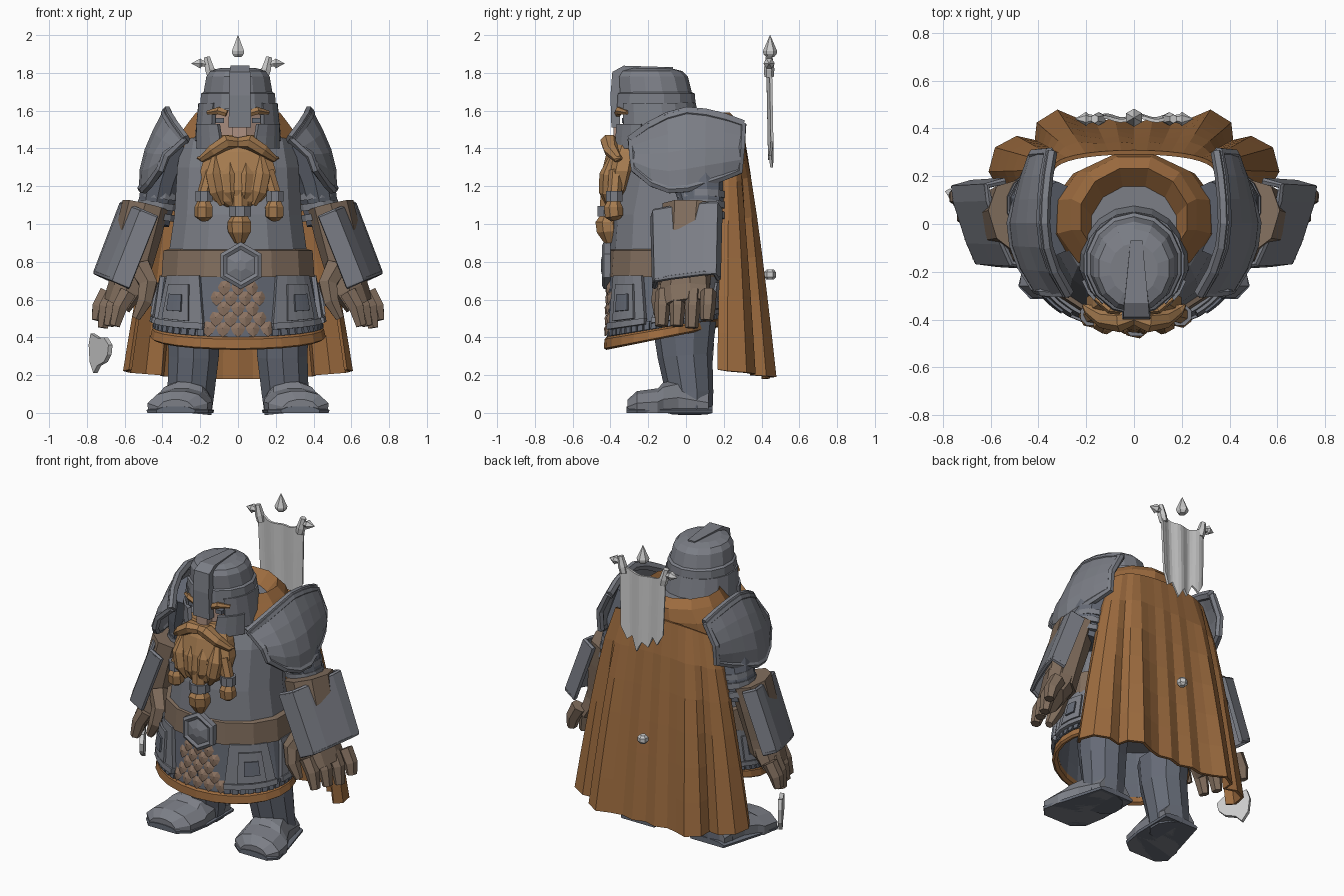
import bpy, bmesh, math
from math import sin, cos, pi, radians, sqrt
from mathutils import Vector as V

if "Cube" in bpy.data.objects:
    bpy.data.objects.remove(bpy.data.objects["Cube"])

def mat(name, r, g, b):
    m = bpy.data.materials.new(name)
    m.diffuse_color = (r, g, b, 1)
    m.use_nodes = True
    m.node_tree.nodes["Principled BSDF"].inputs["Base Color"].default_value = m.diffuse_color
    return m

STEEL = mat("steel", .2, .21, .24)
DARK = mat("dark_steel", .13, .145, .18)
LEATHER = mat("leather", .22, .155, .11)
CLOTH = mat("cloth", .34, .15, .05)
HAIR = mat("hair", .38, .2, .08)
SKIN = mat("skin", .42, .28, .22)
SCALE = mat("scale", .26, .17, .12)

def make(name, verts, faces, m=None, mirror=False, thick=0):
    me = bpy.data.meshes.new(name)
    me.from_pydata([tuple(v) for v in verts], [], faces)
    bm = bmesh.new()
    bm.from_mesh(me)
    bmesh.ops.recalc_face_normals(bm, faces=bm.faces)
    bm.to_mesh(me)
    bm.free()
    ob = bpy.data.objects.new(name, me)
    bpy.context.collection.objects.link(ob)
    if m:
        me.materials.append(m)
    if thick:
        s = ob.modifiers.new("thickness", 'SOLIDIFY')
        s.thickness = thick
        s.offset = 0
    if mirror:
        ob.modifiers.new("mirror", 'MIRROR').use_mirror_merge = False
    return ob

def loft(name, rings, m=None, mirror=False, closed=False):
    n, k = len(rings[0]), len(rings)
    f = [(a*n+i, a*n+(i+1) % n, (a+1) % k*n+(i+1) % n, (a+1) % k*n+i)
         for a in range(k if closed else k-1) for i in range(n)]
    if not closed:
        f += [tuple(range(n)), tuple(range((k-1)*n, k*n))]
    return make(name, [p for r in rings for p in r], f, m, mirror)

def ring(cy, z, rx, ry, n=14):
    return [V((rx*cos(2*pi*(i+.5)/n), cy+ry*sin(2*pi*(i+.5)/n), z)) for i in range(n)]

def tube(name, pts, radii, m=None, mirror=False, n=8, closed=False, ref=(0, 1, 0)):
    pts, rings, k = [V(p) for p in pts], [], len(pts)
    for i, p in enumerate(pts):
        t = (pts[(i+1) % k]-pts[i-1]) if closed else pts[min(i+1, k-1)]-pts[max(i-1, 0)]
        a = t.cross(V(ref)).normalized()
        b = t.normalized().cross(a)
        r = radii[i] if isinstance(radii, list) else radii
        ra, rb = r if isinstance(r, tuple) else (r, r)
        rings.append([p+a*ra*cos(2*pi*(j+.5)/n)+b*rb*sin(2*pi*(j+.5)/n) for j in range(n)])
    return loft(name, rings, m, mirror, closed)

def sheet(name, f, nu, nv, m=None, thick=.02, mirror=False):
    vs = [f(i/nu, j/nv) for j in range(nv+1) for i in range(nu+1)]
    w = nu+1
    fs = [(j*w+i, j*w+i+1, (j+1)*w+i+1, (j+1)*w+i) for j in range(nv) for i in range(nu)]
    return make(name, vs, fs, m, mirror, thick)

def box(name, x0, x1, y0, y1, z0, z1, m=None, mirror=False):
    q = lambda z: [(x0, y0, z), (x1, y0, z), (x1, y1, z), (x0, y1, z)]
    return loft(name, [q(z0), q(z1)], m, mirror)

def lerp(tab, t):
    s = min(max(t, 0), .9999)*(len(tab)-1)
    i = int(s)
    return tab[i]+(tab[i+1]-tab[i])*(s-i)

# legs and boots
tube("leg", [(.235, -.01, .48), (.235, -.005, .3), (.25, .02, .1), (.26, .02, .0)],
     [(.145, .17), (.14, .145), (.13, .125), (.125, .12)], DARK, True, 10)
def foot(y, cx, w, h):
    return [(cx+w*a, y, h*b) for a, b in ((-1, 0), (1, 0), (1.03, .45), (.7, .85), (.25, 1), (-.25, 1), (-.7, .85), (-1.03, .45))]
loft("boot", [foot(.12, .25, .11, .12), foot(-.04, .27, .125, .18), foot(-.12, .29, .145, .16),
              foot(-.15, .3, .16, .13), foot(-.26, .32, .155, .115), foot(-.31, .33, .09, .07)], STEEL, True)
loft("boot_sole", [foot(.14, .25, .12, .035), foot(-.12, .29, .155, .035), foot(-.26, .32, .16, .035),
                   foot(-.315, .33, .1, .035)], DARK, True)

# torso and belt
loft("torso", [ring(-.1, .68, .38, .31), ring(-.09, .85, .375, .315), ring(-.09, 1.05, .345, .3),
               ring(-.05, 1.3, .33, .29), ring(-.02, 1.45, .3, .25), ring(-.02, 1.52, .2, .2)], STEEL)
loft("belt", [ring(-.09, .73, .37, .3), ring(-.09, .72, .415, .335), ring(-.09, .86, .405, .325),
              ring(-.09, .87, .36, .3)], LEATHER)
hexa = lambda y, r: [(.015+r*cos(pi/6+i*pi/3), y, .78+r*sin(pi/6+i*pi/3)) for i in range(6)]
loft("buckle", [hexa(-.4, .125), hexa(-.435, .125), hexa(-.445, .105), hexa(-.435, .085), hexa(-.45, .03)], STEEL)

# skirt: angle th is measured from the front, t runs from waist to hem
def skirt(th, t, off=0):
    rx, ry, cy = .385+.05*t+off, .3-.01*t+off, -.1-.02*t
    y = cy-ry*cos(th)
    return V((rx*sin(th), y, .72-.34*t+.1*t*(y+.41)/.56))
sheet("skirt", lambda u, v: skirt(2*pi*u, v), 24, 4, DARK)
loft("hem", [[skirt(2*pi*i/24, t, o) for t, o in ((.93, .012), (.96, .022), (1.1, .024), (1.13, .01), (1.1, -.01), (.93, -.01))]
             for i in range(24)], CLOTH, closed=True)

def panel(name, a0, a1, t0, t1, off, flare=0, thick=.03, m=STEEL):
    def f(u, v):
        mid = (a0+a1)/2
        return skirt(radians(mid+(u-.5)*(a1-a0)*(1-flare+flare*v)), t0+(t1-t0)*v, off)
    sheet(name, f, 4, 2, m, thick, True)
for k, (a0, a1) in enumerate(((24, 72), (78, 122), (128, 172))):
    panel(f"skirt_plate_{k}", a0, a1, -.02, .8, .016, .25)
    panel(f"plate_frame_{k}", a0+11, a1-11, .12, .7, .032, .2, .025)
    panel(f"plate_inset_{k}", a0+17, a1-17, .28, .55, .045, .1, .02, DARK)
    panel(f"plate_lip_{k}", a0, a1, .72, .82, .03, 0, .025)
for k in range(22):
    a = 24+k*6.7
    panel(f"mail_strip_{k}", a, a+5, .78, .93, .01, 0, .025, DARK)

# overlapping scales in the front gap
sv, sf = [], []
for row in range(5):
    for c in range(-2, 3):
        a, t = radians(c*10.4+(5.2 if row % 2 else 0)), .15+row*.16
        if abs(a) > radians(13+row*3.2):
            continue
        b = len(sv)
        sv += [skirt(a+da*radians(5), t+dt*.13, o) for da, dt, o in
               ((-.7, -.8, .004), (.7, -.8, .004), (1, .1, .01), (.6, .7, .016), (0, 1.1, .02), (-.6, .7, .016), (-1, .1, .01))]
        sv.append(skirt(a, t, .026))
        sf += [(b+i, b+(i+1) % 7, b+7) for i in range(7)]
make("scale_apron", sv, sf, SCALE)

# shoulder guards
TOP_Z, BOT_Z = [1.44, 1.55, 1.59, 1.575, 1.52], [1.29, 1.18, 1.19, 1.23, 1.28]
def guard(u, v):
    y = -.27+.55*u-.02*(1-v)*(1-2*u)
    z = lerp(TOP_Z, u)*(1-v)+lerp(BOT_Z, u)*v
    s = 2*u-1
    x = .385+.125*sin(min(v*1.1, 1)*pi/2)-(.1 if s < 0 else .03)*s*s-(.06*v*s if s > 0 else 0)
    return V((x, y, z))
sheet("shoulder_guard", guard, 6, 4, STEEL, .03, True)
edge = [guard(i/6, 0) for i in range(7)]+[guard(1, .5)]+[guard(1-i/6, 1) for i in range(7)]+[guard(0, .5)]
tube("guard_rim", edge, .024, STEEL, True, 6, True, (1, 0, 0))
tube("guard_crest", [guard(i/6, 0)+V((-.01, 0, .005)) for i in range(7)], (.03, .024), STEEL, True, 6, ref=(1, 0, 0))

# arms, bracers and gloves (lower arm turned slightly forward)
tube("sleeve", [(.33, .02, 1.45), (.4, .06, 1.25), (.43, .08, 1.12), (.45, .07, 1.0)],
     [(.12, .16), (.11, .14), (.1, .12), (.09, .11)], DARK, True, 10)
for k in range(3):
    z = 1.17-k*.055
    tube(f"mail_ring_{k}", [(.41+k*.012, .08, z), (.415+k*.012, .08, z-.035)], (.112, .128), STEEL, True, 12)
turn = lambda x, y, z: V((x+.32*y, y, z))
tube("glove_cuff", [turn(*p) for p in ((.48, .03, 1.1), (.52, .02, .95), (.56, .01, .76), (.585, 0, .66))],
     [(.12, .16), (.12, .15), (.1, .13), (.1, .13)], LEATHER, True, 8, ref=(.3, 1, 0))
CROSS = [(-.1, -.175), (-.01, -.165), (0, -.08), (0, .1), (-.01, .16), (-.1, .18)]
def bracer(u, v):
    o, y = CROSS[round(u*5)]
    return turn(.575+.14*v+o*.9, y*(1-.05*v), 1.09-.36*v+o*.4+.12*y)
sheet("bracer", bracer, 5, 2, STEEL, .028, True)
for k, v in enumerate((0, 1)):
    tube(f"bracer_trim_{k}", [bracer(i/5, v) for i in range(6)], .015, STEEL, True, 6, ref=(0, 0, 1))
tube("palm", [turn(*p) for p in ((.57, 0, .74), (.6, -.005, .65), (.645, -.005, .57))],
     [(.1, .13), (.09, .14), (.07, .14)], LEATHER, True, 8, ref=(.35, 1, 0))
for k in range(4):
    y, d = -.12+k*.08, (0, .0, .01, -.03)[k]
    tube(f"finger_{k}", [(.635+.45*y, y, .64), (.68+.45*y, y-.005, .56), (.7+.4*y, y-.01, .46-d)],
         [(.05, .042), (.045, .042), (.03, .034)], LEATHER, True, 6)
tube("thumb", [(.52, -.07, .77), (.475, -.12, .68), (.495, -.14, .59), (.54, -.14, .5)],
     [.065, .055, .045, .025], LEATHER, True, 6)

# hood lying around the neck
loft("hood", [ring(.02, 1.36, .36, .27, 12), ring(.03, 1.46, .33, .27, 12), ring(.04, 1.54, .27, .25, 12),
              ring(.03, 1.59, .23, .21, 12), ring(-.02, 1.5, .17, .16, 12)], CLOTH)

# cape: half outline of the lower edge, blended to an arc at the shoulders
HALF = [(0, .41), (.08, .435), (.16, .415), (.24, .435), (.32, .47), (.4, .42), (.41, .345),
        (.49, .36), (.575, .315), (.6, .22), (.57, .17)]
def cape(u, v):
    k = round(u*20)-10
    bx, by = HALF[abs(k)]
    a = k/10*radians(88)
    w = v**.75
    x = .35*sin(abs(a))*(1-w)+bx*w
    y = (.17+.13*sqrt(max(cos(a), 0)))*(1-w)+by*w
    return V((math.copysign(x, k), y, 1.47-.07*(abs(k)/10)**2*(1-v)-1.24*v-.05*v*max(cos(a), 0)))
sheet("cape", cape, 20, 6, CLOTH, .018)

# head and helmet
loft("face", [ring(-.16, 1.36, .13, .14, 12), ring(-.17, 1.45, .165, .17, 12), ring(-.17, 1.66, .165, .17, 12)], SKIN)
loft("helmet_dome", [ring(-.165, 1.6, .195, .205), ring(-.165, 1.68, .19, .2), ring(-.18, 1.78, .172, .19),
                     ring(-.185, 1.81, .15, .165), ring(-.19, 1.825, .1, .11)], STEEL)
loft("helmet_band", [ring(-.165, 1.61, .185, .19), ring(-.165, 1.61, .206, .217), ring(-.165, 1.69, .201, .212),
                     ring(-.165, 1.7, .185, .19)], STEEL)
def neck_guard(u, v):
    a = radians(38+(360-76)*u)
    r = .2+.02*v
    return V((r*sin(a), -.165-r*1.02*cos(a)+.02*v, 1.64-.2*v))
sheet("neck_guard", neck_guard, 14, 2, STEEL, .025)
def cheek(u, v):
    a = radians(28+44*u-6*(1-u)*v)
    return V((.218*sin(a), -.165-.218*cos(a), 1.53-.13*v))
sheet("cheek_guard", cheek, 3, 2, STEEL, .025, True)
bar = lambda y0, y1, z0, z1, w: [(.01-w, y0, z0), (.01+w, y0, z0), (.01+w, y1, z1), (.01-w, y1, z1)]
loft("nose_guard", [bar(-.395, -.35, 1.51, 1.51, .06), bar(-.4, -.35, 1.68, 1.68, .057), bar(-.39, -.34, 1.805, 1.77, .055),
                    bar(-.33, -.31, 1.838, 1.79, .05), bar(-.07, -.07, 1.83, 1.79, .025)], STEEL)
box("nose", -.03, .045, -.385, -.3, 1.45, 1.53, SKIN)
tube("eyebrow", [(.06, -.36, 1.585), (.1, -.355, 1.6), (.16, -.31, 1.59)], [.02, .022, .012], HAIR, True, 6)
box("eye", .075, .12, -.34, -.3, 1.535, 1.56, DARK, True)

# beard, moustache and braids
loft("beard", [ring(-.3, 1.47, .13, .07, 10), ring(-.32, 1.38, .18, .1, 10), ring(-.34, 1.28, .21, .105, 10),
               ring(-.36, 1.18, .19, .095, 10), ring(-.37, 1.12, .13, .07, 10), ring(-.38, 1.09, .06, .04, 10)], HAIR)
tube("moustache", [(.0, -.385, 1.43), (.06, -.405, 1.435), (.13, -.395, 1.39), (.19, -.36, 1.345), (.215, -.34, 1.35)],
     [(.03, .035), (.042, .05), (.035, .042), (.02, .025), .006], HAIR, True, 7)
for k in range(4):
    x = -.12+.08*k
    tube(f"beard_lock_{k}", [(x, -.385, 1.36), (x*1.1, -.415, 1.26), (x*.95, -.42, 1.17), (x*.7, -.41, 1.1)],
         [.02, .044, .042, .015], HAIR, n=6)
for nm, x, z, s, y in (("left", -.18, 1.15, .85, -.38), ("middle", .01, 1.07, 1.1, -.41), ("right", .195, 1.15, .85, -.38)):
    tube(nm+"_braid_root", [(x*.8, y+.01, z+.13), (x, y, z)], .045*s, HAIR, n=7)
    tube(nm+"_braid_clasp", [(x, y, z+.025), (x, y, z-.03)], .057*s, STEEL, n=8)
    tube(nm+"_braid_end", [(x, y, z-.02), (x, y-.005, z-.06), (x, y, z-.11), (x, y+.005, z-.155*s)],
         [.035*s, .06*s, .058*s, .025*s], HAIR, n=7)

# tattered banner with its finials
def banner(u, v):
    s = 2*u-1
    bottom = lerp([1.45, 1.38, 1.42, 1.34, 1.37, 1.3, 1.39, 1.36, 1.44], u)
    top = 1.8+.07*s**4
    return V(((.165-.015*v)*s, .44+.008*sin(u*14)+.008*v, top+(bottom-top)*v))
sheet("banner", banner, 16, 5, None, .014)
tube("banner_corner", [(.14, .44, 1.78), (.15, .44, 1.82), (.165, .44, 1.885)], [.025, .028, .018], None, True, 6)
tube("side_finial", [(.165, .44, 1.845), (.19, .44, 1.85), (.2, .44, 1.85), (.245, .44, 1.85)], [.015, .02, .03, .002], None, True, 6)
tube("top_finial", [(0, .445, 1.885), (0, .445, 1.9), (0, .445, 1.915), (0, .445, 2.0)], [.022, .035, .038, .001], n=6)
tube("pole_cap", [(0, .445, .705), (0, .445, .72), (0, .445, .745), (0, .445, .76)], [.018, .032, .032, .018], n=6)

# axe blade hanging below the right hand
AX = [(-.1, .36), (-.05, .4), (.01, .395), (.09, .42), (.11, .36), (.1, .27), (.06, .21), (.02, .25), (-.05, .27), (-.09, .31)]
blade = lambda o: [(-.725-.5*u+.9*o, .05+.85*u+.5*o, z) for u, z in AX]
loft("axe_blade", [blade(-.012), blade(.012)])
